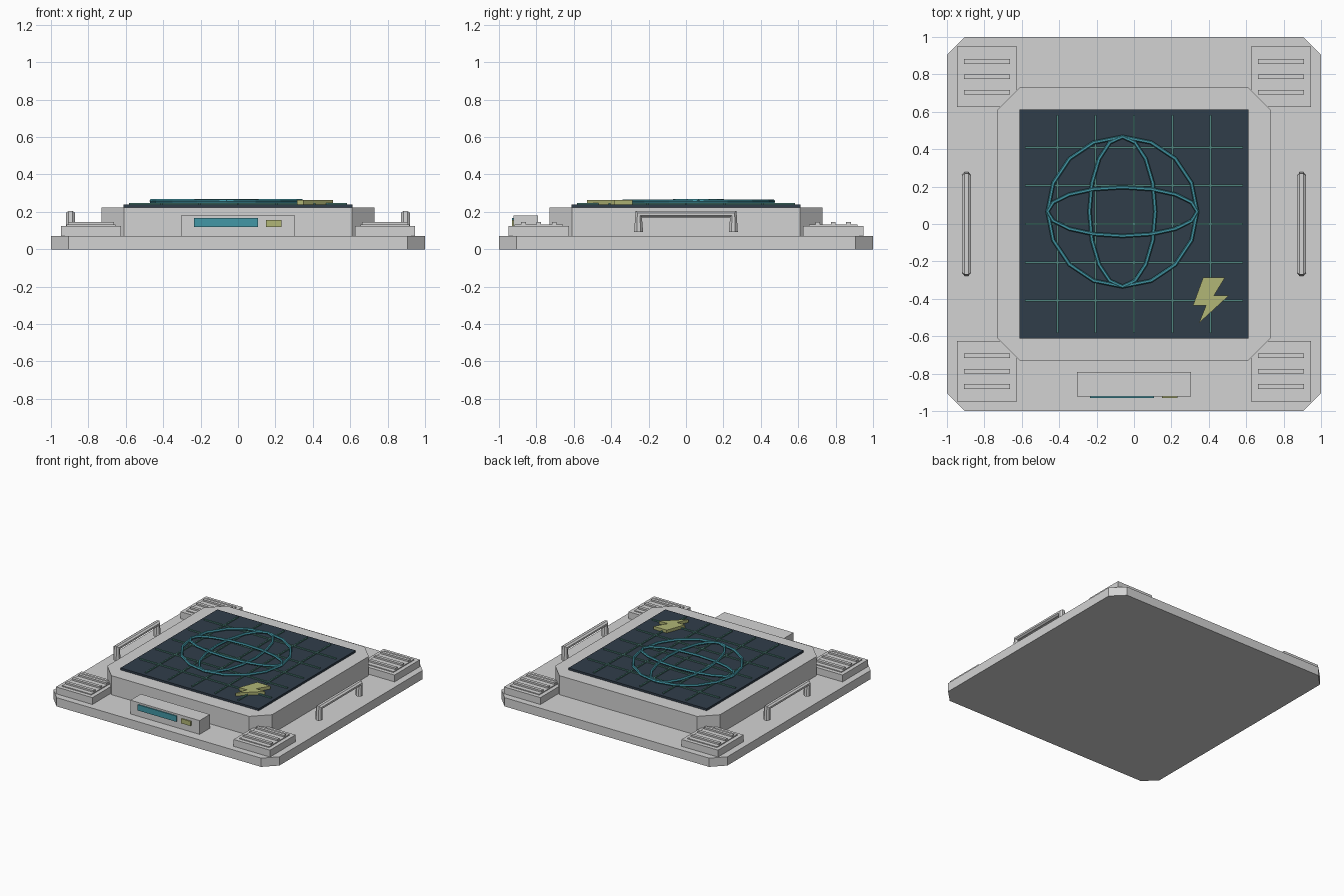
import bpy, math
from mathutils import Vector

if "Cube" in bpy.data.objects:
    bpy.data.objects.remove(bpy.data.objects["Cube"])


def material(name, rgb):
    m = bpy.data.materials.new(name)
    m.diffuse_color = (*rgb, 1)
    m.use_nodes = True
    m.node_tree.nodes["Principled BSDF"].inputs["Base Color"].default_value = m.diffuse_color
    return m


GREY = material("light_grey", (0.65, 0.65, 0.65))
NAVY = material("dark_navy", (0.030, 0.047, 0.068))
TEAL = material("teal", (0.055, 0.31, 0.38))
GREEN = material("grid_green", (0.08, 0.235, 0.205))
YELLOW = material("dull_yellow", (0.44, 0.465, 0.18))


def mesh_object(name, verts, faces, mat):
    me = bpy.data.meshes.new(name)
    me.from_pydata(verts, [], faces)
    me.materials.append(mat)
    ob = bpy.data.objects.new(name, me)
    bpy.context.collection.objects.link(ob)
    return ob


def prism(name, outline, z0, z1, mat):
    """Extrude a counter-clockwise xy outline from z0 to z1."""
    n = len(outline)
    verts = [(x, y, z) for z in (z0, z1) for x, y in outline]
    faces = [list(range(n))[::-1], list(range(n, 2 * n))]
    faces += [(i, (i + 1) % n, n + (i + 1) % n, n + i) for i in range(n)]
    return mesh_object(name, verts, faces, mat)


def box(name, x0, x1, y0, y1, z0, z1, mat):
    return prism(name, [(x0, y0), (x1, y0), (x1, y1), (x0, y1)], z0, z1, mat)


def cut_square(h, c):
    """Square of half size h with corners cut by c."""
    k = h - c
    return [(-k, -h), (k, -h), (h, -k), (h, k), (k, h), (-k, h), (-h, k), (-h, -k)]


def tube(name, path, normal, radius, sides, mat, closed):
    """Low-poly tube along a planar path lying in the plane with this normal."""
    pts, nrm, n = [Vector(p) for p in path], Vector(normal), len(path)
    verts = []
    for i, p in enumerate(pts):
        prev = pts[i - 1] if closed or i > 0 else p
        nxt = pts[(i + 1) % n] if closed or i < n - 1 else p
        a = (p - prev).normalized() if prev != p else Vector()
        b = (nxt - p).normalized() if nxt != p else Vector()
        side = nrm.cross((a + b).normalized())
        for k in range(sides):
            t = 2 * math.pi * (k + 0.5 * (sides > 4)) / sides
            verts.append(p + radius * (math.cos(t) * nrm + math.sin(t) * side))
    faces = []
    for i in range(n if closed else n - 1):
        r0, r1 = i * sides, ((i + 1) % n) * sides
        for k in range(sides):
            q = (k + 1) % sides
            faces.append((r0 + k, r0 + q, r1 + q, r1 + k))
    if not closed:
        faces.append(list(range(sides))[::-1])
        faces.append([(n - 1) * sides + k for k in range(sides)])
    return mesh_object(name, verts, faces, mat)


# Base plate, raised frame and screen
prism("base_plate", cut_square(1.0, 0.095), 0, 0.07, GREY)
prism("screen_frame", cut_square(0.73, 0.12), 0.07, 0.222, GREY)
box("screen", -0.612, 0.612, -0.612, 0.612, 0.222, 0.238, NAVY)

# Grid lines on the screen
for i in range(-2, 3):
    c, w = i * 0.205, 0.0055
    box("grid_line_y", c - w, c + w, -0.582, 0.582, 0.238, 0.247, GREEN)
    box("grid_line_x", -0.582, 0.582, c - w, c + w, 0.238, 0.247, GREEN)

# Wire globe: outline, equator and meridian
for name, rx, ry, z in (("globe_outline", 0.40, 0.40, 0.254),
                        ("globe_equator", 0.40, 0.13, 0.260),
                        ("globe_meridian", 0.176, 0.40, 0.256)):
    ring = [(-0.062 + rx * math.cos(math.tau * k / 16),
             0.066 + ry * math.sin(math.tau * k / 16), z) for k in range(16)]
    tube(name, ring, (0, 0, 1), 0.0105, 6, TEAL, True)

# Lightning bolt symbol
bolt = [(0.37, -0.285), (0.487, -0.285), (0.428, -0.382), (0.508, -0.382),
        (0.347, -0.53), (0.385, -0.436), (0.315, -0.436)]
prism("bolt_symbol", bolt[::-1], 0.238, 0.262, YELLOW)

# Corner vents with three slats each
for sx in (-1, 1):
    for sy in (-1, 1):
        cx, cy = sx * 0.786, sy * 0.787
        for name, h, z0, z1 in (("vent_block", 0.161, 0.07, 0.125),
                                ("vent_panel", 0.13, 0.125, 0.132)):
            box(name, cx - h, cx + h, cy - h, cy + h, z0, z1, GREY)
        for d in (-0.082, 0, 0.082):
            box("vent_slat", cx - 0.124, cx + 0.124, cy + d - 0.0125,
                cy + d + 0.0125, 0.132, 0.145, GREY)

# Side handles
for sx in (-1, 1):
    x = sx * 0.895
    path = [(x, -0.253, 0.092), (x, -0.253, 0.188), (x, 0.253, 0.188), (x, 0.253, 0.092)]
    tube("side_handle", path, (1, 0, 0), 0.026, 8, GREY, False)

# Front console with indicator plates
box("console", -0.306, 0.306, -0.922, -0.792, 0.07, 0.18, GREY)
box("console_display", -0.236, 0.107, -0.931, -0.922, 0.12, 0.166, TEAL)
box("console_button", 0.149, 0.232, -0.931, -0.922, 0.12, 0.157, YELLOW)
